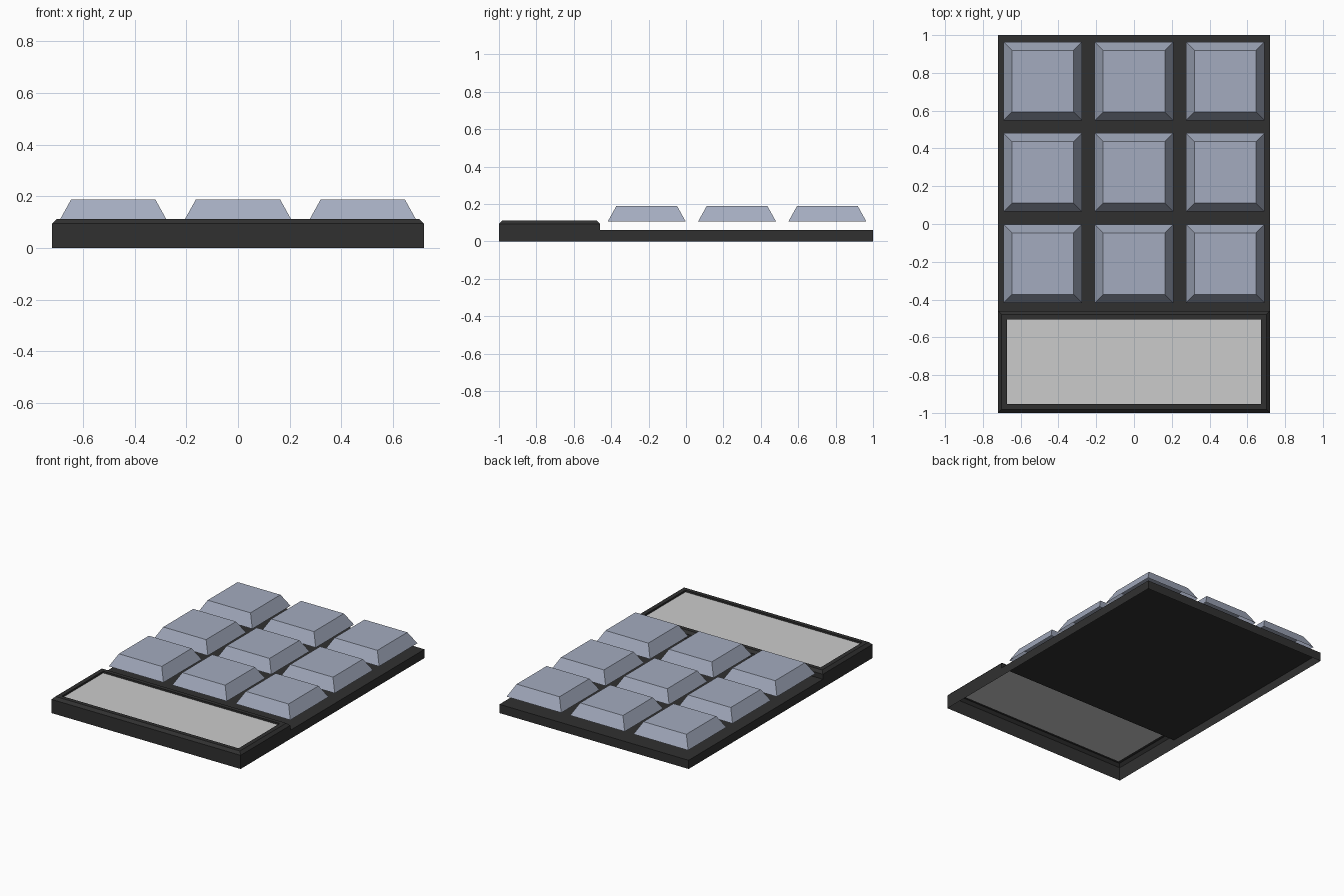
import bpy, bmesh

if "Cube" in bpy.data.objects:
    bpy.data.objects.remove(bpy.data.objects["Cube"])


def material(name, rgb):
    m = bpy.data.materials.new(name)
    m.diffuse_color = (*rgb, 1)
    m.use_nodes = True
    m.node_tree.nodes["Principled BSDF"].inputs["Base Color"].default_value = m.diffuse_color
    return m


black = material("black_plastic", (0.03, 0.03, 0.03))
blue_grey = material("blue_grey_keys", (0.37, 0.41, 0.52))


def shell(name, centre, levels, cap=True, skip=(), mat=None):
    """Open-bottomed shell through rectangles (half_x, half_y, z).
    skip lists (level, side) to leave open; sides: 0 front, 1 right, 2 back, 3 left."""
    bm = bmesh.new()
    cx, cy = centre
    rings = [[bm.verts.new((cx + sx * hx, cy + sy * hy, z))
              for sx, sy in ((-1, -1), (1, -1), (1, 1), (-1, 1))]
             for hx, hy, z in levels]
    for i, (a, b) in enumerate(zip(rings, rings[1:])):
        for s in range(4):
            if (i, s) not in skip:
                t = (s + 1) % 4
                bm.faces.new((a[s], a[t], b[t], b[s]))
    if cap:
        bm.faces.new(rings[-1])
    mesh = bpy.data.meshes.new(name)
    bm.to_mesh(mesh)
    bm.free()
    if mat:
        mesh.materials.append(mat)
    obj = bpy.data.objects.new(name, mesh)
    bpy.context.collection.objects.link(obj)
    return obj


# Thin deck under the keys, hollow below and open toward the panel housing
shell("key_deck", (0, 0.27), [(0.72, 0.73, 0), (0.72, 0.73, 0.06)],
      skip={(0, 0)}, mat=black)

# Raised front housing: bevelled rim stepping down to the panel opening
shell("panel_housing", (0, -0.73),
      [(0.72, 0.27, 0), (0.72, 0.27, 0.06), (0.72, 0.27, 0.094),
       (0.702, 0.252, 0.112), (0.672, 0.224, 0.112), (0.672, 0.224, 0.1)],
      cap=False, skip={(0, 2)}, mat=black)

# Flat grey panel set into the housing
shell("display_panel", (0, -0.727), [(0.672, 0.227, 0.1)])

# Three by three grid of tapered keycaps
for row in range(3):
    for col in range(3):
        shell(f"keycap_{row}_{col}", (-0.483 + 0.483 * col, -0.21 + 0.483 * row),
              [(0.208, 0.208, 0.107), (0.163, 0.163, 0.188)], mat=blue_grey)
